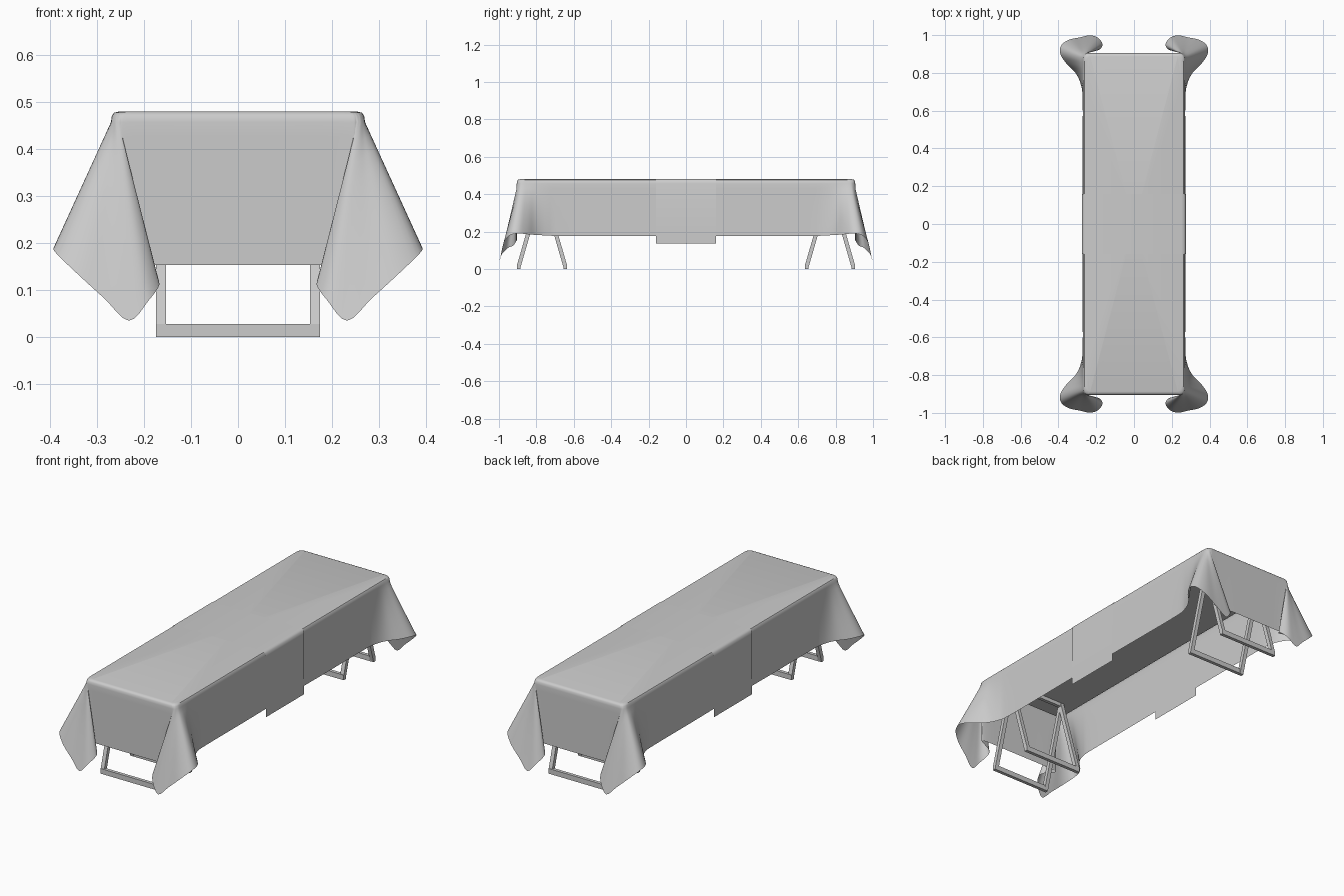
import bpy, bmesh
from mathutils import Vector

if "Cube" in bpy.data.objects:
    bpy.data.objects.remove(bpy.data.objects["Cube"])


def finish(bm, name, smooth=None, mirror=None):
    me = bpy.data.meshes.new(name)
    bmesh.ops.recalc_face_normals(bm, faces=bm.faces)
    bm.to_mesh(me)
    bm.free()
    ob = bpy.data.objects.new(name, me)
    bpy.context.collection.objects.link(ob)
    if smooth:
        bpy.ops.object.select_all(action='DESELECT')
        ob.select_set(True)
        bpy.context.view_layer.objects.active = ob
        bpy.ops.object.shade_smooth_by_angle(angle=smooth)
    if mirror:
        m = ob.modifiers.new("Mirror", 'MIRROR')
        m.use_axis = mirror
        m.merge_threshold = 0.0005
    return ob


def add_bar(bm, a, b, sx, sy, sz):
    """Bar between a and b: hull of a small box at each end."""
    vs = []
    for p in (a, b):
        for i in (-1, 1):
            for j in (-1, 1):
                for k in (-1, 1):
                    vs.append(bm.verts.new((p[0] + i * sx / 2, p[1] + j * sy / 2, p[2] + k * sz / 2)))
    r = bmesh.ops.convex_hull(bm, input=vs)
    junk = {e for e in r["geom_interior"] + r["geom_unused"] if isinstance(e, bmesh.types.BMVert)}
    bmesh.ops.delete(bm, geom=list(junk), context='VERTS')


def spline(pts, n):
    """Catmull-Rom through any-dimension points."""
    pts = [Vector(p) for p in pts]
    out = []
    for i in range(len(pts) - 1):
        p0, p1, p2, p3 = pts[max(i - 1, 0)], pts[i], pts[i + 1], pts[min(i + 2, len(pts) - 1)]
        for s in range(n):
            t = s / n
            out.append(0.5 * (2 * p1 + (p2 - p0) * t + (2 * p0 - 5 * p1 + 4 * p2 - p3) * t * t
                              + (3 * p1 - p0 - 3 * p2 + p3) * t ** 3))
    return out + [pts[-1]]


# Tablecloth quarter: (rim x, rim y) with matching hem (x, y, z)
quarter = [
    ((.270, 0), (.272, 0, .178)),
    ((.270, .35), (.272, .35, .176)),
    ((.270, .66), (.272, .66, .176)),
    ((.270, .74), (.282, .74, .179)),
    ((.270, .80), (.310, .80, .182)),
    ((.270, .84), (.358, .85, .186)),
    ((.270, .865), (.390, .90, .190)),
    ((.269, .880), (.386, .945, .178)),
    ((.267, .888), (.345, .975, .138)),
    ((.264, .894), (.285, .988, .083)),
    ((.261, .898), (.232, .999, .035)),
    ((.258, .900), (.190, .985, .078)),
    ((.255, .902), (.167, .952, .112)),
    ((.252, .903), (.182, .924, .125)),
    ((.249, .904), (.220, .914, .138)),
    ((.245, .905), (.245, .908, .150)),
    ((.200, .905), (.200, .904, .153)),
    ((.100, .905), (.100, .904, .153)),
    ((0, .905), (0, .904, .153)),
]
rim = spline([q[0] + (0,) for q in quarter], 4)
hem = spline([q[1] for q in quarter], 4)
STEPS = 10
bm = bmesh.new()
rows = []
for r, h in zip(rim, hem):
    col = [(r.x * .93, r.y * .98, .480), (r.x * .975, r.y * .992, .477), (r.x * .993, r.y * .998, .470)]
    top = Vector((r.x, r.y, .457))
    col += [top.lerp(h, i / STEPS) for i in range(STEPS + 1)]
    rows.append([bm.verts.new(c) for c in col])
for a, b in zip(rows, rows[1:]):
    for i in range(len(a) - 1):
        bm.faces.new((a[i], b[i], b[i + 1], a[i + 1]))
bm.faces.new([c[0] for c in rows] + [bm.verts.new((0, 0, .480))])
finish(bm, "tablecloth", 0.7, (True, True, False))

# Table runner across the middle
bm = bmesh.new()
half = [(0, .4815), (.25, .4815), (.264, .479), (.272, .472), (.2755, .457), (.2755, .135)]
prof = [(-x, z) for x, z in half[:0:-1]] + half
cols = [[bm.verts.new((x, y, z)) for y in (-.16, .16)] for x, z in prof]
for a, b in zip(cols, cols[1:]):
    bm.faces.new((a[0], b[0], b[1], a[1]))
finish(bm, "table_runner", 0.7)

# Table board hidden under the cloth
bm = bmesh.new()
add_bar(bm, (-.24, 0, .463), (.24, 0, .463), .02, 1.76, .018)
finish(bm, "table_board")

# Trestle legs: two leaning frames meeting at the top, mirrored to both ends
for name, y0 in (("outer_leg_frame", .895), ("inner_leg_frame", .645)):
    bm = bmesh.new()
    foot, head, yt = .012, .445, .77
    for s in (-1, 1):
        add_bar(bm, (s * .164, y0, foot), (s * .164, yt, head), .021, .016, .022)
    add_bar(bm, (-.164, y0, .014), (.164, y0, .014), .021, .018, .027)
    add_bar(bm, (-.164, yt, head), (.164, yt, head), .021, .018, .022)
    finish(bm, name, mirror=(False, True, False))
